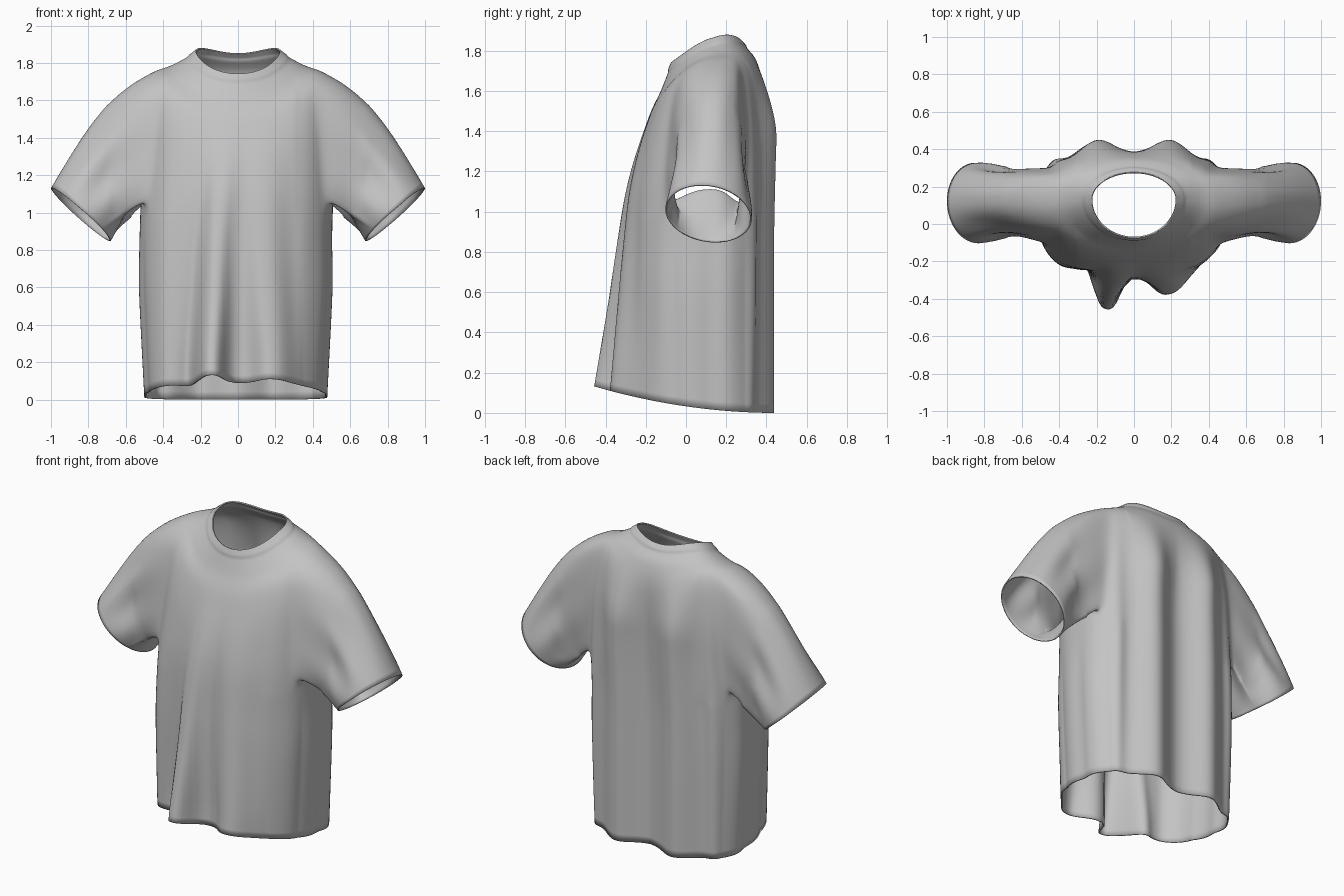
import bpy, bmesh, math
from mathutils import Vector

if "Cube" in bpy.data.objects:
    bpy.data.objects.remove(bpy.data.objects["Cube"])

N = 240            # segments around the torso
STEP = 8           # loft rows between two key sections
HALF = 20          # armhole half width in segments
YC = 0.13          # depth of the shoulder line

# key sections, neck to hem: half width, front y, back y, front z, side z, back z, boxiness
KEYS = [
    (.222, -.070, .272, 1.740, 1.862, 1.850, 1.00),
    (.278, -.090, .305, 1.690, 1.822, 1.812, 1.00),
    (.370, -.125, .350, 1.600, 1.774, 1.750, .95),
    (.465, -.175, .378, 1.490, 1.738, 1.640, .90),
    (.490, -.220, .382, 1.340, 1.540, 1.490, .82),
    (.502, -.248, .372, 1.190, 1.270, 1.260, .76),
    (.514, -.262, .364, 1.040, 1.050, 1.040, .72),
    (.513, -.268, .360, .820, .820, .820, .70),
    (.508, -.272, .360, .560, .540, .540, .70),
    (.482, -.272, .360, .0, .0, .0, .70),
]


def clamp(v):
    return max(0.0, min(1.0, v))


def smooth(v):
    v = clamp(v)
    return v * v * (3 - 2 * v)


def bell(x, centre, width, power=2):
    return math.exp(-0.5 * abs((x - centre) / width) ** power)


def section(u):
    """Catmull-Rom interpolation of the key sections."""
    i = min(int(u), len(KEYS) - 2)
    t = u - i
    a, b, c, d = (KEYS[max(0, min(len(KEYS) - 1, i + k))] for k in (-1, 0, 1, 2))
    return [0.5 * (2 * q + (r - p) * t + (2 * p - 5 * q + 4 * r - s) * t * t
                   + (3 * q - p - 3 * r + s) * t ** 3) for p, q, r, s in zip(a, b, c, d)]


def torso_point(u, j):
    w, yf, yb, zf, zs, zb, p = section(u)
    a = 2 * math.pi * j / N
    c, s = math.cos(a), math.sin(a)
    x = w * math.copysign(abs(c) ** p, c)
    d = abs(s) ** p
    y = YC + d * (yb - YC) if s > 0 else YC - d * (YC - yf)
    ridge = .05 * s * clamp((4 - u) / 2)      # shoulder ridge leans back
    z = (zs + ridge) * c * c + (zb if s > 0 else zf) * s * s
    z += .09 * bell(s, 0, .22) * bell(u, 6, .6)   # lifted armpit
    if s < 0:      # hanging folds of the front
        v = (1.40 - z) / 1.27
        f = (v + math.sqrt(v * v + .006)) / 2 * smooth((1.75 - z) / .3)
        k = 0.6 + 0.4 * min(f, 1)
        y -= d * f * (.172 * bell(x, -.132 * k, .066, 2.8) + .108 * bell(x, .2 * k, .088, 2.5)
                      - .035 * bell(x, -.245 * k, .035) + .045 * bell(x, -.40, .05)
                      + .02 * bell(x, .36, .04) + .015 * bell(x, 0, .04))
    else:          # hanging folds of the back
        f = smooth((1.80 - z) / .45)
        y += d * f * (.085 * bell(abs(x), .2, .085) + .045 * bell(abs(x), .42, .04))
    # soft ripples down the flanks, fading at the armpit
    g = smooth((1.05 - z) / .5) * abs(c)
    x += math.copysign(.010 * math.sin(18 * y + 1), c) * g - .012 * smooth((1.3 - z) / .5)
    # hem rises toward the front
    if z < .58:
        z += .13 * ((.45 - y) / .9) ** 2 * (1 - max(z, 0) / .58)
    # slightly raised collar band
    lift = .005 * smooth((1.0 - u) / .3)
    return Vector((x + lift * c, y + lift * s, z + lift * .5))


def loft(bm, rows, skip=None):
    n = len(rows[0])
    for i in range(len(rows) - 1):
        for j in range(n):
            if skip and skip(i, j):
                continue
            k = (j + 1) % n
            bm.faces.new((rows[i][j], rows[i + 1][j], rows[i + 1][k], rows[i][k]))


def finish(name, bm, thickness):
    bmesh.ops.delete(bm, geom=[v for v in bm.verts if not v.link_faces], context='VERTS')
    bmesh.ops.recalc_face_normals(bm, faces=bm.faces)
    mid = max(bm.faces, key=lambda q: -q.calc_center_median().y)
    if mid.normal.y > 0:
        bmesh.ops.reverse_faces(bm, faces=bm.faces)
    me = bpy.data.meshes.new(name)
    bm.to_mesh(me)
    bm.free()
    ob = bpy.data.objects.new(name, me)
    bpy.context.collection.objects.link(ob)
    me.materials.append(fabric)
    me.shade_smooth()
    so = ob.modifiers.new("thickness", 'SOLIDIFY')
    so.thickness, so.offset = thickness, -1


def add_sleeve(bm, rows, top, bottom, centre, side):
    """Loft from the open armhole to the flared cuff."""
    off = [(centre + k) % N for k in range(-HALF, HALF + 1)]
    if side < 0:
        off.reverse()          # front edge first on both sides
    mid = HALF
    front = [rows[top][j] for j in off[mid::-1]] \
        + [rows[i][off[0]] for i in range(top + 1, bottom)] \
        + [rows[bottom][j] for j in off[:mid + 1]]
    back = [rows[top][j] for j in off[mid:]] \
        + [rows[i][off[-1]] for i in range(top + 1, bottom)] \
        + [rows[bottom][j] for j in off[:mid - 1:-1]]

    def angles(chain):
        acc = [0.0]
        for a, b in zip(chain, chain[1:]):
            acc.append(acc[-1] + (b.co - a.co).length)
        return [math.pi * q / acc[-1] for q in acc]

    ring = front + back[-2:0:-1]
    ang = angles(front) + [2 * math.pi - q for q in angles(back)[-2:0:-1]]
    base = [v.co.copy() for v in ring]
    loops, steps = [ring], 26
    for i in range(1, steps + 1):
        t = i / steps
        arch = math.sin(math.pi * t)
        early = math.sin(math.pi * t ** .7)
        new = []
        for p, a in zip(base, ang):
            ca, sa = math.cos(a), math.sin(a)
            cuff = Vector((side * (.84 + .16 * ca), .112 - .215 * sa + .01 * ca,
                           .99 + .14 * ca + .03 * sa))
            q = p.lerp(cuff, t)
            q += Vector((side * .75, 0, .66)) * (.068 * early * (1 + ca) / 2)
            # sleeve narrows before the cuff, with drag folds from the shoulder
            q.y += sa * .028 * arch ** 2 + .010 * arch
            fold = .012 * arch * math.sin(7 * a + .6) * abs(sa)
            q += Vector((side * .35 * ca, -sa, .35 * ca)) * fold
            new.append(bm.verts.new(q))
        loops.append(new)
    loft(bm, loops)


# one flat fabric colour
fabric = bpy.data.materials.new("light grey fabric")
fabric.diffuse_color = (.55, .55, .55, 1)
fabric.use_nodes = True
fabric.node_tree.nodes["Principled BSDF"].inputs["Base Color"].default_value = fabric.diffuse_color

# shirt with collar band and both sleeves
bm = bmesh.new()
last = (len(KEYS) - 1) * STEP
rows = [[bm.verts.new(torso_point(i / STEP, j)) for j in range(N)] for i in range(last + 1)]
TOP, BOTTOM = 3 * STEP, 6 * STEP


def in_armhole(i, j):
    near = min((j + .5) % N, N - (j + .5) % N)
    far = abs(j + .5 - N / 2)
    return TOP <= i < BOTTOM and min(near, far) < HALF


loft(bm, rows, skip=in_armhole)
add_sleeve(bm, rows, TOP, BOTTOM, 0, 1)
add_sleeve(bm, rows, TOP, BOTTOM, N // 2, -1)
# relax the seams round the armholes
seam = [v for v in bm.verts if .31 < abs(v.co.x) < .68 and v.co.z > .98 and not v.is_boundary]
for _ in range(22):
    bmesh.ops.smooth_vert(bm, verts=seam, factor=.5, use_axis_x=True, use_axis_y=True, use_axis_z=True)
finish("shirt", bm, .008)
